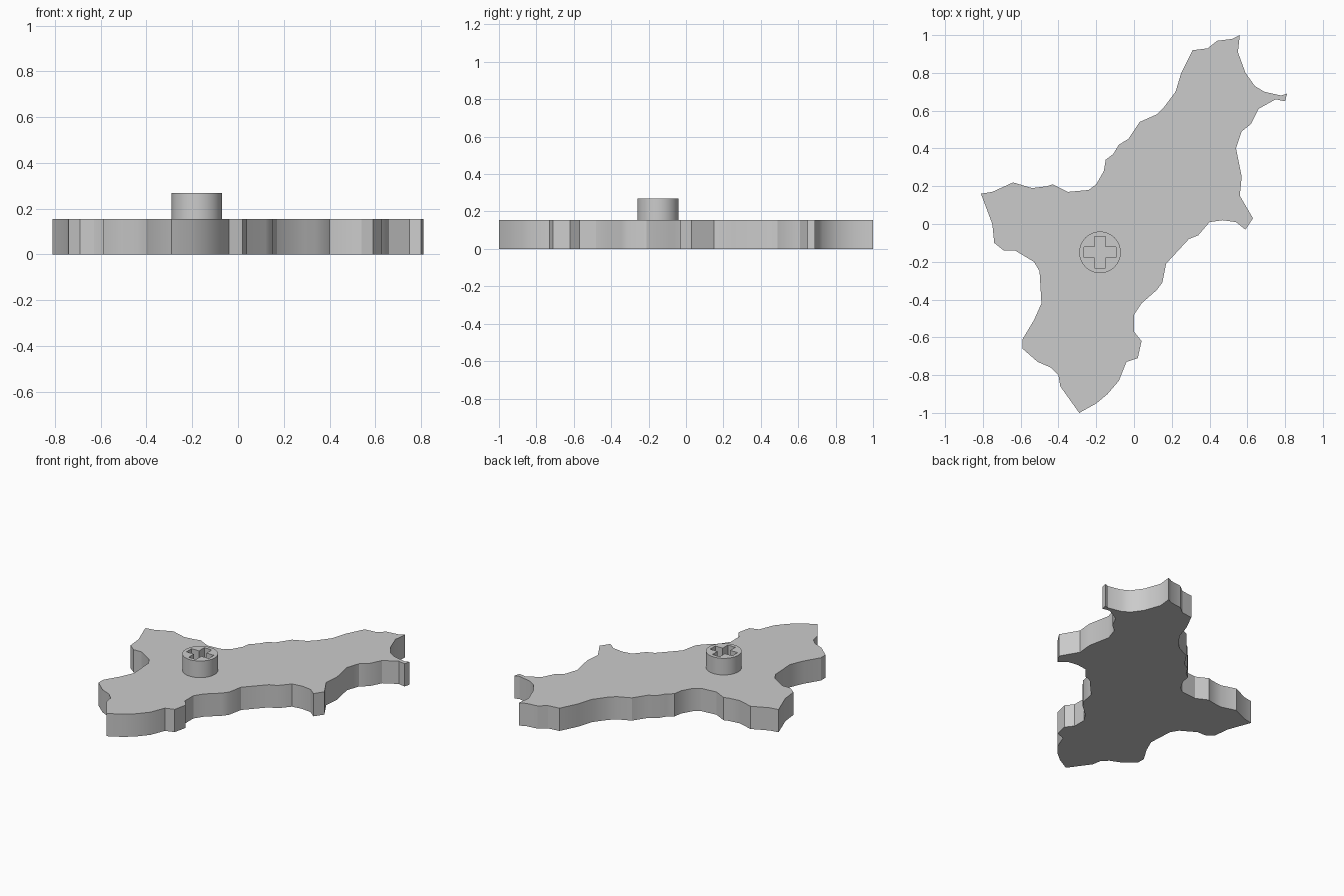
import bpy
import bmesh
from math import cos, sin, pi, radians

if "Cube" in bpy.data.objects:
    bpy.data.objects.remove(bpy.data.objects["Cube"], do_unlink=True)

PLATE_TOP, PEG_TOP = 0.155, 0.268
PEG_X, PEG_Y, PEG_RADIUS = -0.18, -0.15, 0.11
SLOT_REACH, SLOT_HALF = 0.084, 0.028


def make_material(name, colour):
    mat = bpy.data.materials.new(name)
    mat.use_nodes = True
    mat.diffuse_color = colour
    mat.node_tree.nodes["Principled BSDF"].inputs["Base Color"].default_value = colour
    return mat


def extrude_profile(name, loops, bottom, top, material, location=(0, 0)):
    """Fill the closed loops (inner loops become holes) and extrude them in z."""
    curve = bpy.data.curves.new(name, "CURVE")
    curve.dimensions = "2D"
    curve.fill_mode = "BOTH"
    curve.extrude = (top - bottom) / 2
    for loop in loops:
        spline = curve.splines.new("POLY")
        spline.points.add(len(loop) - 1)
        spline.use_cyclic_u = True
        for point, (x, y) in zip(spline.points, loop):
            point.co = (x, y, 0, 1)
    obj = bpy.data.objects.new(name, curve)
    obj.location = (*location, (top + bottom) / 2)
    bpy.context.collection.objects.link(obj)

    # Turn the curve into a welded solid
    bpy.ops.object.select_all(action="DESELECT")
    obj.select_set(True)
    bpy.context.view_layer.objects.active = obj
    bpy.ops.object.convert(target="MESH")
    obj = bpy.context.view_layer.objects.active
    bm = bmesh.new()
    bm.from_mesh(obj.data)
    bmesh.ops.remove_doubles(bm, verts=bm.verts, dist=0.0001)
    bmesh.ops.recalc_face_normals(bm, faces=bm.faces)
    bm.to_mesh(obj.data)
    bm.free()
    obj.data.materials.clear()
    obj.data.materials.append(material)
    bpy.ops.object.shade_smooth_by_angle(angle=radians(30))
    return obj


grey = make_material("light grey", (0.6, 0.6, 0.6, 1))

# Plate outline in hundredths of a unit, clockwise from the left tip
outline = [
    (-81, 16), (-75, 17), (-64, 22), (-54, 19), (-46, 20), (-43, 21),
    (-35, 17), (-24, 18), (-20, 21), (-16, 28), (-15, 34), (-11, 37),
    (-8, 42), (-3, 45), (3, 54), (12, 58), (16, 62), (22, 70),
    (25, 80), (31, 92), (39, 93), (44, 97), (52, 98), (56, 100),
    (55, 91), (59, 80), (64, 73), (69, 70), (78, 68), (81, 69),
    (80, 65), (75, 66), (66, 61), (62, 53), (57, 49), (54, 40),
    (57, 25), (56, 15), (63, 3), (59, -3), (54, 1), (47, 2),
    (40, 1), (34, -6), (29, -8), (17, -21), (15, -31), (12, -35),
    (4, -42), (0, -48), (0, -57), (4, -62), (2, -71), (-4, -73),
    (-8, -83), (-14, -90), (-20, -95), (-29, -100), (-39, -86), (-40, -80),
    (-44, -76), (-51, -73), (-59, -66), (-59, -61), (-53, -51), (-49, -42),
    (-50, -25), (-53, -20), (-63, -14), (-69, -14), (-74, -10), (-75, 0),
]
coast = [(x / 100, y / 100) for x, y in outline]
extrude_profile("terrain_plate", [coast], 0, PLATE_TOP, grey)

# Round peg with a cross-shaped slot down to the plate
segments = 48
rim = [(PEG_RADIUS * cos(2 * pi * i / segments), PEG_RADIUS * sin(2 * pi * i / segments))
       for i in range(segments)]
slot = []
for quarter in range(4):
    c, s = round(cos(quarter * pi / 2)), round(sin(quarter * pi / 2))
    corner = [(SLOT_REACH, -SLOT_HALF), (SLOT_REACH, SLOT_HALF), (SLOT_HALF, SLOT_HALF)]
    slot += [(x * c - y * s, x * s + y * c) for x, y in corner]
extrude_profile("slotted_peg", [rim, slot], PLATE_TOP, PEG_TOP, grey, (PEG_X, PEG_Y))
